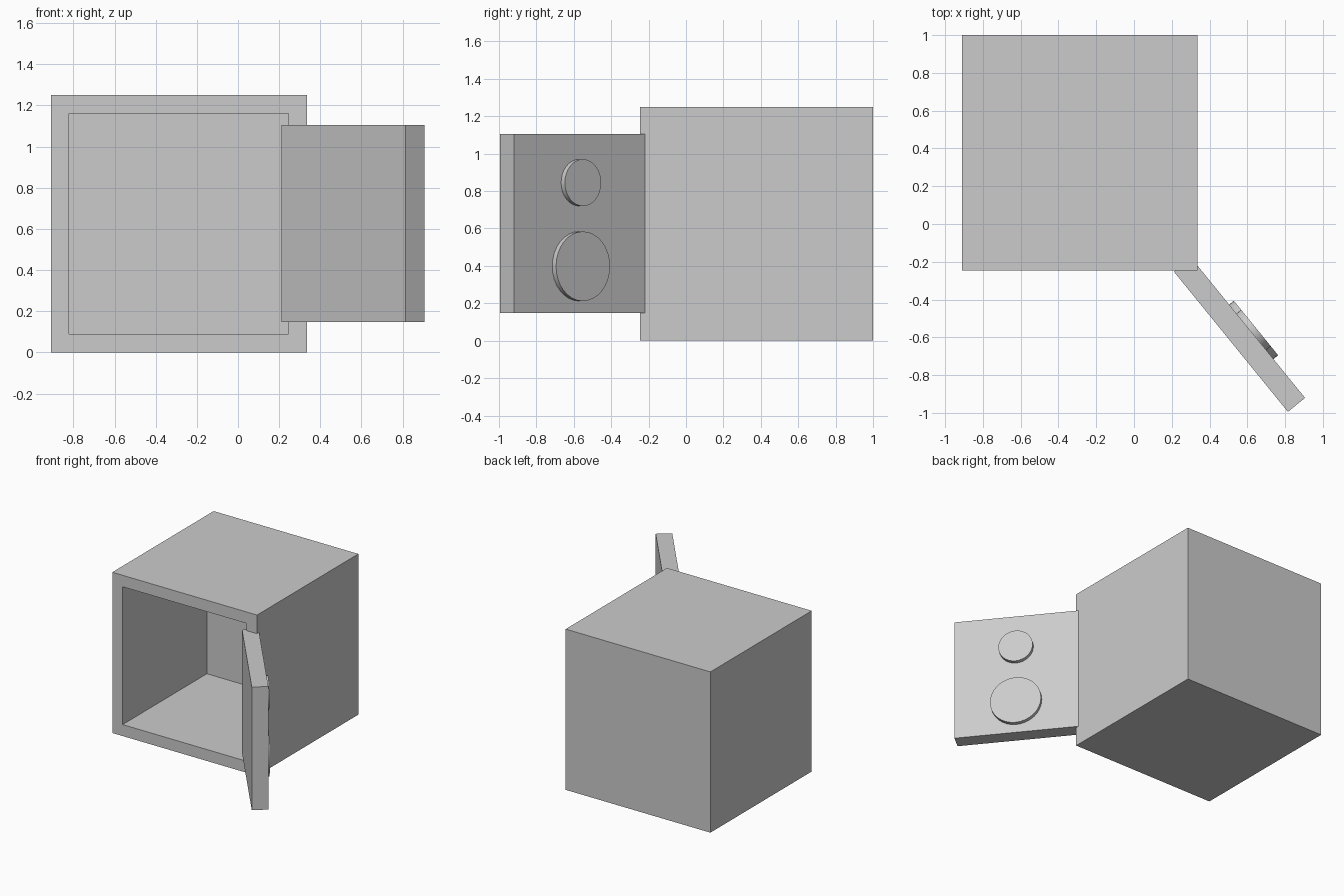
import bpy, bmesh, math
from mathutils import Matrix, Vector

if "Cube" in bpy.data.objects:
    bpy.data.objects.remove(bpy.data.objects["Cube"])


def make(name, bm):
    mesh = bpy.data.meshes.new(name)
    bmesh.ops.recalc_face_normals(bm, faces=bm.faces)
    bm.to_mesh(mesh)
    bm.free()
    ob = bpy.data.objects.new(name, mesh)
    bpy.context.collection.objects.link(ob)
    return ob


def box(bm, size, centre):
    m = Matrix.Translation(centre) @ Matrix.Diagonal((*size, 1))
    bmesh.ops.create_cube(bm, size=1, matrix=m)


# Hollow body: cube with the front face inset and pushed back
bm = bmesh.new()
box(bm, (1.245, 1.245, 1.25), (-0.2875, 0.3775, 0.625))
bm.faces.ensure_lookup_table()
front = min(bm.faces, key=lambda f: f.calc_center_median().y)
bmesh.ops.inset_region(bm, faces=[front], thickness=0.126)
ext = bmesh.ops.extrude_discrete_faces(bm, faces=[front])
bmesh.ops.translate(bm, vec=(0, 1.035, 0), verts=ext["faces"][0].verts)
make("safe_body", bm)

# Door frame: local x along the door from its hinge, local y towards its outer face
SIDE, THICK = 0.957, 0.117
door_matrix = Matrix.Translation((0.211, -0.252, 0)) @ Matrix.Rotation(math.atan2(-0.776, 0.631), 4, 'Z')

# Swung-open door
bm = bmesh.new()
box(bm, (SIDE, THICK, SIDE), (SIDE / 2, THICK / 2, 0.6265))
make("door", bm).matrix_world = door_matrix

# Round dials on the outer face
for name, radius, z in (("small_dial", 0.125, 0.845), ("large_dial", 0.186, 0.398)):
    bm = bmesh.new()
    place = Matrix.Translation((0.506, THICK + 0.011, z)) @ Matrix.Rotation(math.pi / 2, 4, 'X')
    bmesh.ops.create_cone(bm, cap_ends=True, segments=32, radius1=radius, radius2=radius,
                          depth=0.042, matrix=place)
    ob = make(name, bm)
    ob.matrix_world = door_matrix
    bpy.ops.object.select_all(action='DESELECT')
    ob.select_set(True)
    bpy.context.view_layer.objects.active = ob
    bpy.ops.object.shade_smooth_by_angle(angle=math.radians(35))
